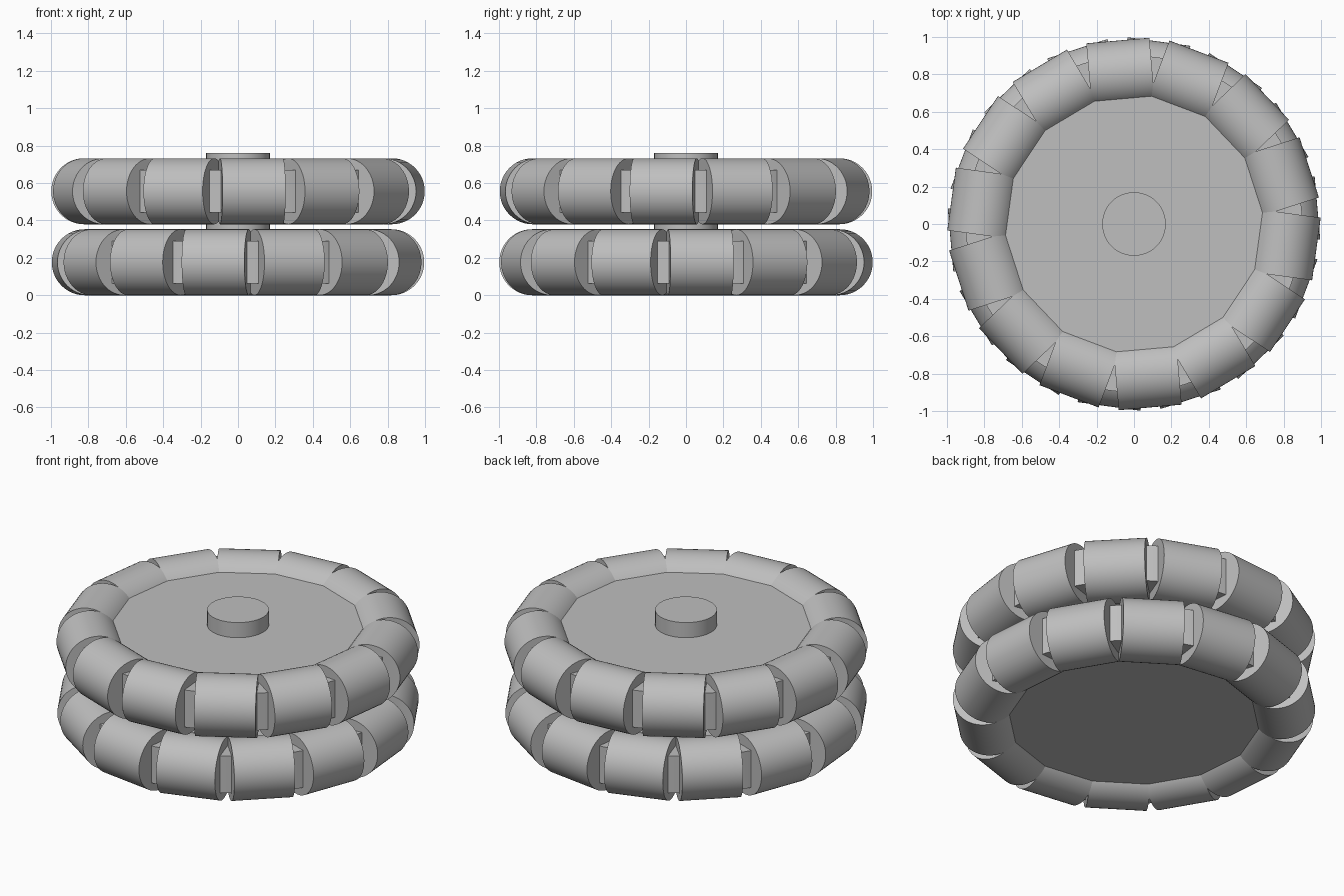
import bpy
import math
from mathutils import Matrix, Vector

cube = bpy.data.objects.get("Cube")
if cube:
    bpy.data.objects.remove(cube, do_unlink=True)

ROLLERS = 14
STEP = math.tau / ROLLERS
ROLLER_RADIUS = 0.1765
ROLLER_LENGTH = 0.338
RING_DISTANCE = 0.808     # wheel centre to roller axis
HUB_RADIUS = 0.9
HUB_THICKNESS = 0.225

# Single grey material
grey = bpy.data.materials.new("light_grey")
grey.use_nodes = True
colour = (0.52, 0.52, 0.52, 1)
grey.diffuse_color = colour
grey.node_tree.nodes["Principled BSDF"].inputs["Base Color"].default_value = colour


def cylinder(name, radius, depth, location, rotation=(0, 0, 0), sides=48):
    bpy.ops.mesh.primitive_cylinder_add(vertices=sides, radius=radius, depth=depth,
                                        location=location, rotation=rotation)
    obj = bpy.context.object
    obj.name = name
    obj.data.materials.append(grey)
    bpy.ops.object.shade_smooth_by_angle(angle=math.radians(30))
    return obj


def wheel(name, z, notch_angle):
    # Hub disc, its rim showing in the gaps between rollers
    cylinder(name + "_hub_disc", HUB_RADIUS, HUB_THICKNESS, (0, 0, z), sides=84)

    # Ring of straight rollers lying along the tangent
    first = None
    for i in range(ROLLERS):
        angle = notch_angle + (i + 0.5) * STEP
        spot = Matrix.Rotation(angle, 3, "Z") @ Vector((RING_DISTANCE, 0, 0))
        turn = (math.pi / 2, 0, angle)
        place = (spot.x, spot.y, z)
        if first is None:
            first = cylinder(name + "_roller", ROLLER_RADIUS, ROLLER_LENGTH, place, turn)
        else:
            copy = first.copy()
            copy.location = place
            copy.rotation_euler = turn
            bpy.context.collection.objects.link(copy)


# Two wheels, staggered by half a roller
phase = math.radians(5.05)
wheel("lower_wheel", ROLLER_RADIUS, phase + STEP / 2)
wheel("upper_wheel", 0.556, phase)

# Axle through both hubs
cylinder("axle", 0.17, 0.62, (0, 0, 0.45))
